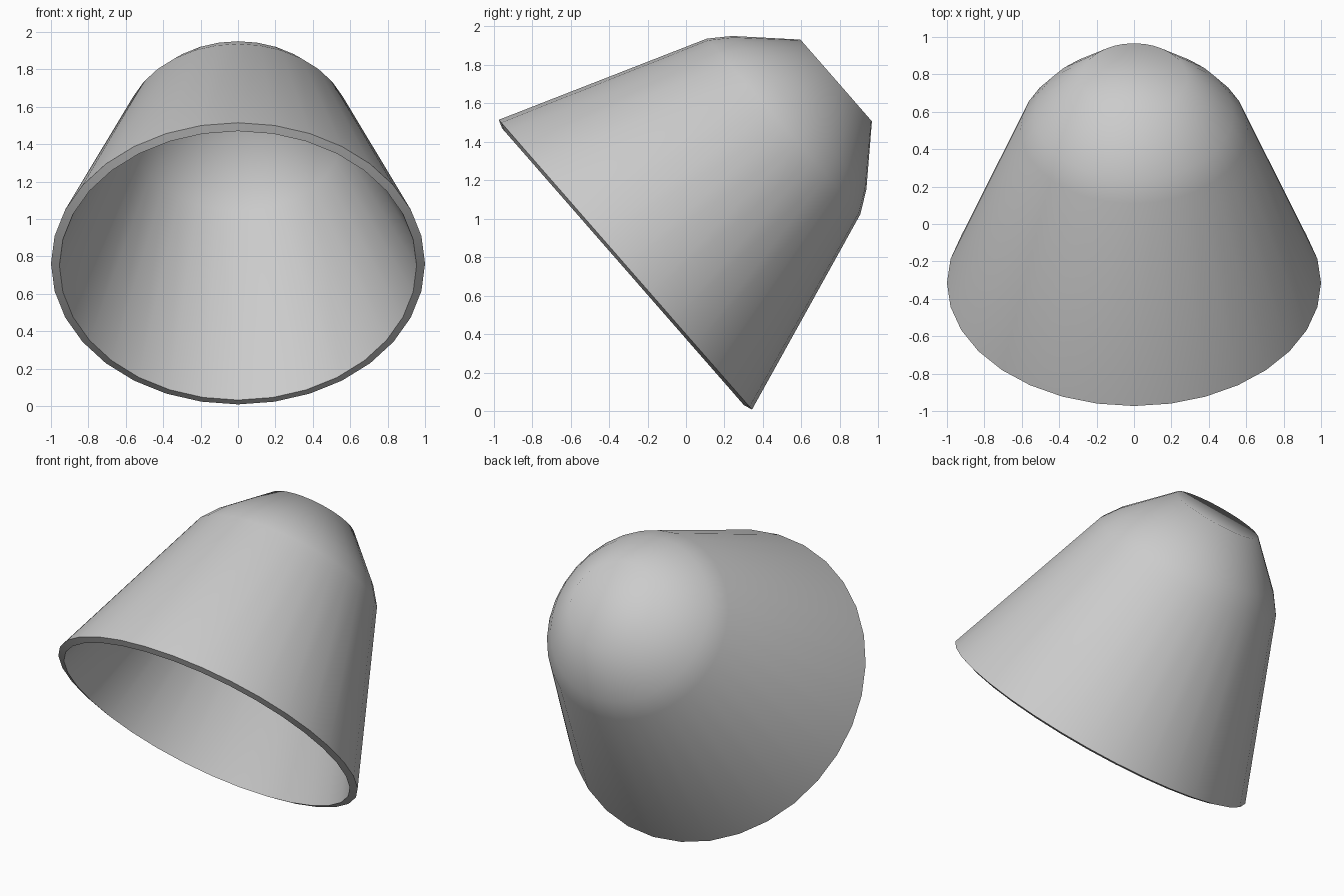
import bpy, bmesh, math
from mathutils import Matrix

if "Cube" in bpy.data.objects:
    bpy.data.objects.remove(bpy.data.objects["Cube"])

SIDES = 32
# (radius, height along the axis), from open rim to small closed cap
PROFILE = [(1.0, 0.0), (0.606, 1.092), (0.53, 1.2), (0.282, 1.455)]

# Cup shell: lathe the profile
bm = bmesh.new()
rings = []
for r, h in PROFILE:
    rings.append([bm.verts.new((r * math.cos(a), r * math.sin(a), h))
                  for a in (2 * math.pi * i / SIDES for i in range(SIDES))])
for lo, hi in zip(rings, rings[1:]):
    for i in range(SIDES):
        j = (i + 1) % SIDES
        bm.faces.new((lo[i], lo[j], hi[j], hi[i]))
bm.faces.new(rings[-1])

# Tip the cup so the opening faces forward and down
tilt = Matrix.Translation((0, -0.315, 0.762)) @ Matrix.Rotation(-math.radians(48.85), 4, 'X')
bm.transform(tilt)
mesh = bpy.data.meshes.new("tilted_cup")
bm.to_mesh(mesh)
bm.free()
cup = bpy.data.objects.new("tilted_cup", mesh)
bpy.context.collection.objects.link(cup)

# Wall thickness, inwards
wall = cup.modifiers.new("wall", 'SOLIDIFY')
wall.thickness = 0.048
wall.offset = -1

# Smooth body with a crisp rim
bpy.context.view_layer.objects.active = cup
cup.select_set(True)
bpy.ops.object.modifier_apply(modifier="wall")
bpy.ops.object.shade_smooth_by_angle(angle=math.radians(60))
